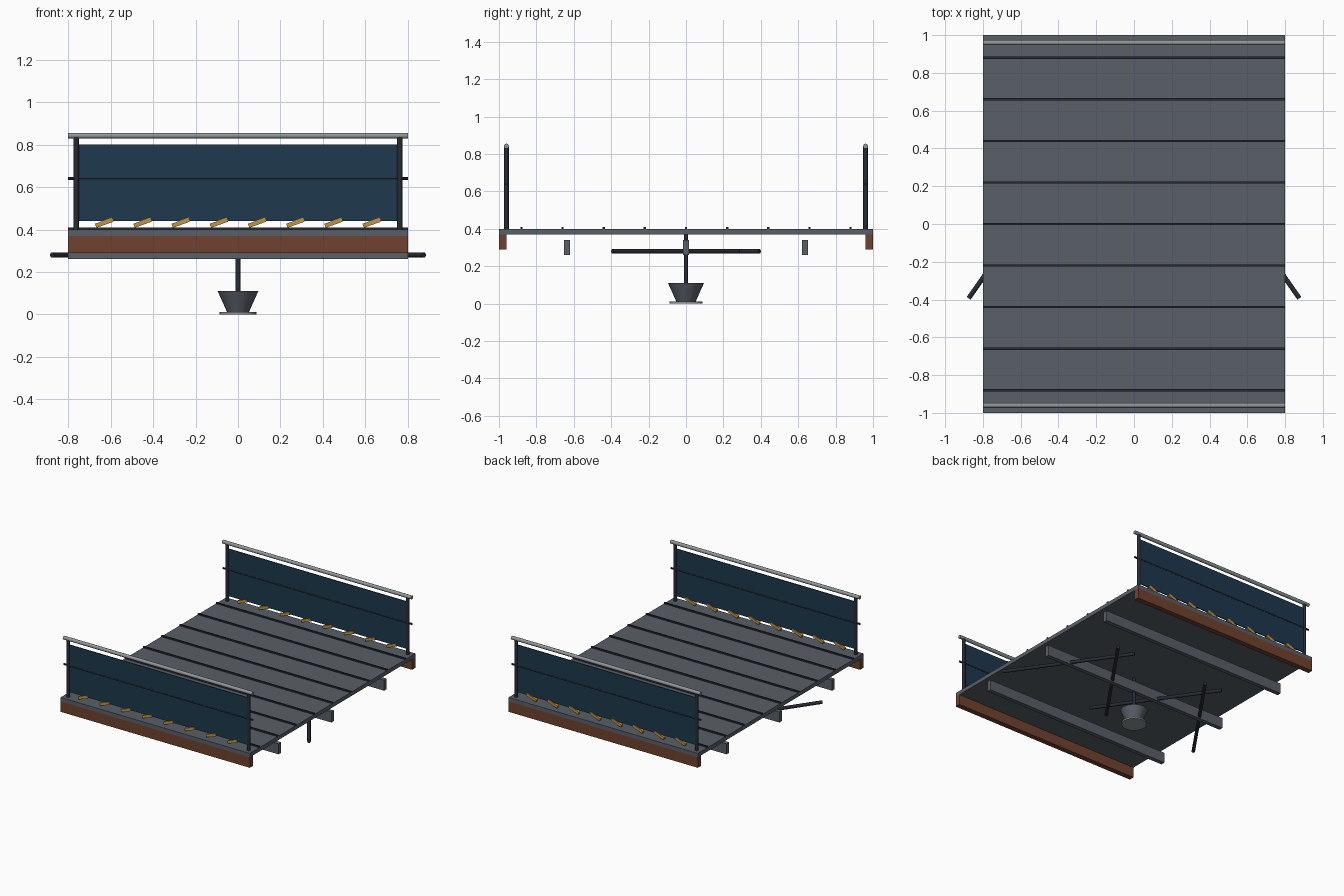
import bpy
from math import radians, pi

if "Cube" in bpy.data.objects:
    bpy.data.objects.remove(bpy.data.objects["Cube"])


def mat(name, rgb):
    m = bpy.data.materials.new(name)
    m.diffuse_color = (*rgb, 1)
    m.use_nodes = True
    m.node_tree.nodes["Principled BSDF"].inputs["Base Color"].default_value = m.diffuse_color
    return m


STEEL = mat("steel_grey", (0.10, 0.115, 0.14))
DARK = mat("dark_metal", (0.02, 0.024, 0.035))
RUST = mat("rust_brown", (0.16, 0.055, 0.028))
PANEL = mat("navy_panel", (0.013, 0.04, 0.075))
GOLD = mat("gold", (0.55, 0.30, 0.05))
RAIL = mat("rail_grey", (0.28, 0.31, 0.32))


def finish(name, material):
    o = bpy.context.object
    o.name = name
    o.data.materials.append(material)
    return o


def box(name, loc, size, material, rot=(0, 0, 0)):
    bpy.ops.mesh.primitive_cube_add(size=1, location=loc, rotation=rot)
    bpy.context.object.scale = size
    return finish(name, material)


def cone(name, loc, r1, r2, depth, material, rot=(0, 0, 0), sides=12):
    bpy.ops.mesh.primitive_cone_add(vertices=sides, radius1=r1, radius2=r2,
                                    depth=depth, location=loc, rotation=rot)
    o = finish(name, material)
    bpy.ops.object.shade_smooth_by_angle(angle=radians(35))
    return o


def rod(name, loc, r, depth, material, rot=(0, 0, 0), sides=12):
    return cone(name, loc, r, r, depth, material, rot, sides)


ALONG_X = (0, pi / 2, 0)

# Deck plate with raised seams
box("deck", (0, 0, 0.385), (1.6, 2.0, 0.03), STEEL)
for i in range(-4, 5):
    box("deck_seam", (0, i * 0.22, 0.404), (1.6, 0.012, 0.012), DARK)

# Joists under the deck
for y in (-0.637, 0, 0.637):
    box("joist", (0, y, 0.30), (1.6, 0.032, 0.08), STEEL)

# Diagonal braces, zigzagging across the middle joist
for x, side in ((-0.6, -1), (-0.2, 1), (0.2, -1), (0.6, 1)):
    # inner pair leans opposite to the outer pair on the same half
    rod("diagonal_brace", (x, 0, 0.28), 0.0125, 0.96, DARK,
        (pi / 2, 0, side * radians(35)))

# Hanging stem, flared shade and base disc
rod("stem", (0, 0, 0.235), 0.0115, 0.27, DARK)
cone("flared_shade", (0, 0, 0.061), 0.052, 0.096, 0.098, STEEL, sides=16)
rod("base_disc", (0, 0, 0.006), 0.088, 0.012, RAIL, sides=16)

# Two ends: fascia, posts, rails, panel and slanted chevrons
for s in (-1, 1):
    y = s * 0.96
    box("fascia", (0, s * 0.98, 0.33), (1.6, 0.04, 0.08), RUST)
    for x in (-0.762, 0.762):
        rod("rail_post", (x, y, 0.62), 0.0125, 0.44, DARK)
    rod("top_rail", (0, y, 0.842), 0.0135, 1.6, RAIL, ALONG_X)
    rod("middle_rail", (0, y, 0.64), 0.007, 1.6, DARK, ALONG_X, 8)
    box("side_panel", (0, y, 0.62), (1.5, 0.008, 0.36), PANEL)
    for i in range(8):
        box("chevron", (-0.63 + i * 0.18, y, 0.432), (0.085, 0.02, 0.02),
            GOLD, (0, radians(-20), 0))
